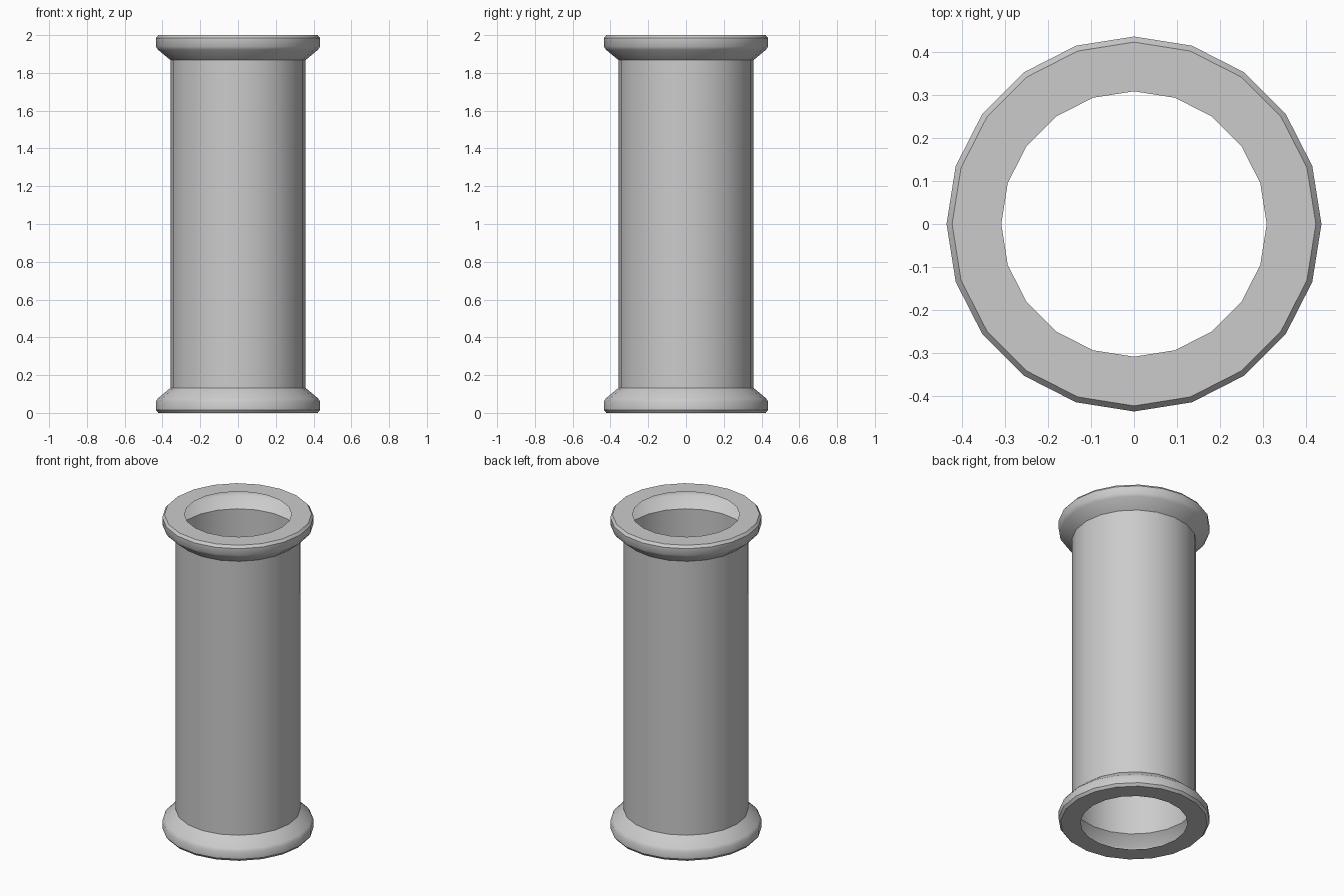
import bpy, bmesh, math

if "Cube" in bpy.data.objects:
    bpy.data.objects.remove(bpy.data.objects["Cube"])

SIDES = 20

# Half profile (radius, z) of the thin shell: lip, rounded flange, neck
bottom = [(0.308, 0.0), (0.422, 0.0), (0.435, 0.016), (0.435, 0.06),
          (0.423, 0.078), (0.358, 0.132)]
profile = bottom + [(r, 2.0 - z) for r, z in reversed(bottom)]

# Lathe the profile around z, leaving both ends open
bm = bmesh.new()
rings = []
for r, z in profile:
    ring = []
    for i in range(SIDES):
        a = 2 * math.pi * i / SIDES
        ring.append(bm.verts.new((r * math.cos(a), r * math.sin(a), z)))
    rings.append(ring)
for lo, hi in zip(rings, rings[1:]):
    for i in range(SIDES):
        j = (i + 1) % SIDES
        bm.faces.new((lo[i], lo[j], hi[j], hi[i]))

mesh = bpy.data.meshes.new("flanged_pipe")
bm.to_mesh(mesh)
bm.free()
pipe = bpy.data.objects.new("flanged_pipe", mesh)
bpy.context.collection.objects.link(pipe)

# Smooth round walls, sharp lips and necks
bpy.context.view_layer.objects.active = pipe
pipe.select_set(True)
bpy.ops.object.shade_smooth_by_angle(angle=math.radians(35))
